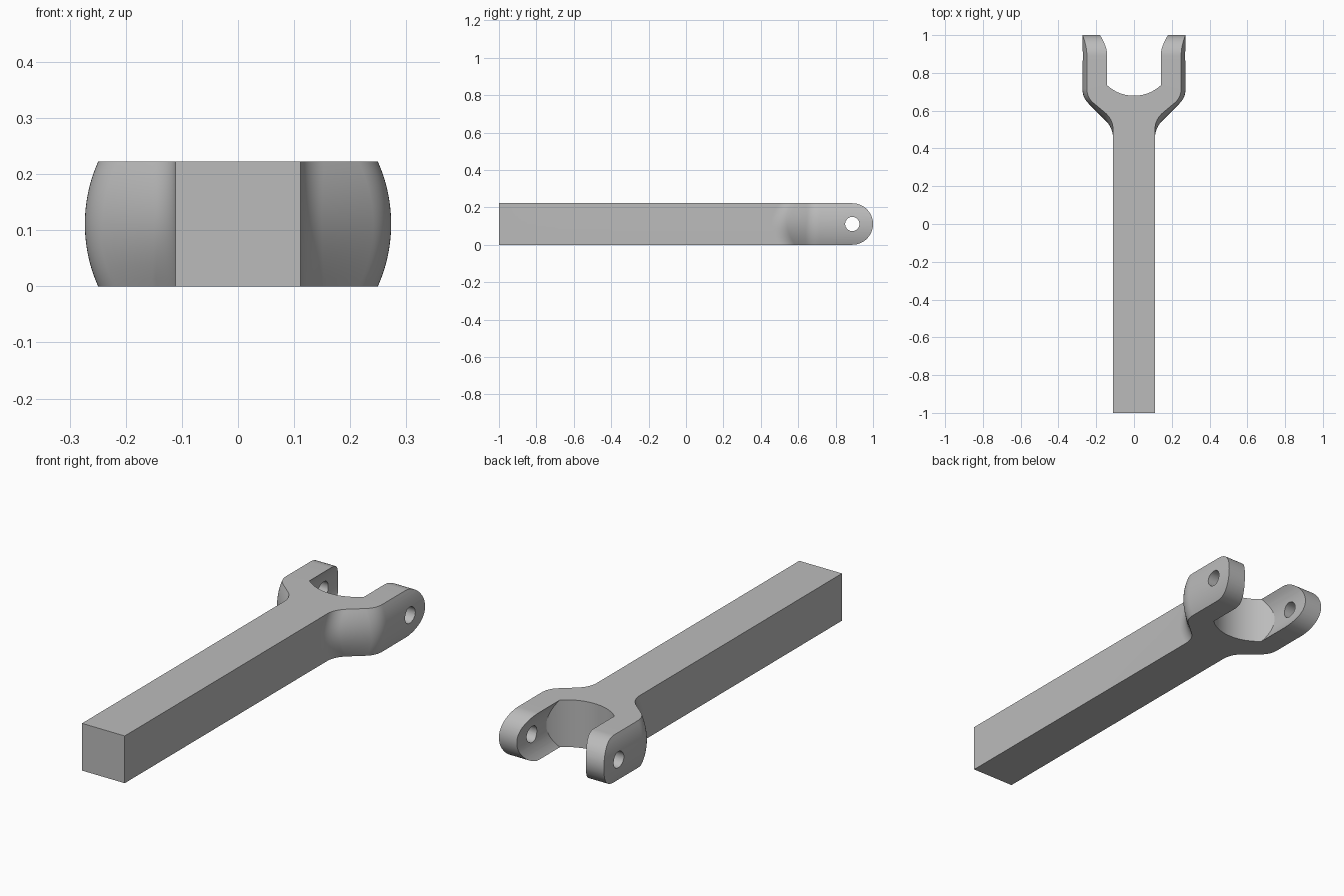
import bpy, bmesh, math
from mathutils import Vector

if "Cube" in bpy.data.objects:
    bpy.data.objects.remove(bpy.data.objects["Cube"])

H = 0.111            # half the bar thickness
R_OUT, R_IN = 0.273, 0.18   # outer and inner arm radii about the long axis
PIN_Y = 1 - H        # pin hole position along the bar


def make_object(name, bm):
    bmesh.ops.recalc_face_normals(bm, faces=bm.faces)
    mesh = bpy.data.meshes.new(name)
    bm.to_mesh(mesh)
    bm.free()
    ob = bpy.data.objects.new(name, mesh)
    bpy.context.collection.objects.link(ob)
    return ob


def loft(name, rings):
    """Skin equal-length closed rings and cap both ends."""
    bm = bmesh.new()
    loops = [[bm.verts.new(p) for p in ring] for ring in rings]
    n = len(loops[0])
    for a, b in zip(loops, loops[1:]):
        for i in range(n):
            j = (i + 1) % n
            bm.faces.new((a[i], a[j], b[j], b[i]))
    bm.faces.new(loops[0][::-1])
    bm.faces.new(loops[-1])
    return make_object(name, bm)


def arc(cx, cy, r, a0, a1, n):
    return [(cx + r * math.cos(math.radians(a0 + (a1 - a0) * i / n)),
             cy + r * math.sin(math.radians(a0 + (a1 - a0) * i / n)))
            for i in range(n + 1)]


def fillet(prev, corner, nxt, t, n=12):
    """Rounded corner starting and ending at distance t from the corner."""
    p, c, q = Vector(prev), Vector(corner), Vector(nxt)
    a, b = c + (p - c).normalized() * t, c + (q - c).normalized() * t
    return [tuple(a * (1 - s) ** 2 + c * 2 * s * (1 - s) + b * s * s)
            for s in (i / n for i in range(n + 1))]


def boolean(ob, cutter, operation):
    mod = ob.modifiers.new(operation.lower(), 'BOOLEAN')
    mod.operation, mod.object, mod.solver = operation, cutter, 'EXACT'
    bpy.context.view_layer.objects.active = ob
    bpy.ops.object.modifier_apply(modifier=mod.name)
    bpy.data.objects.remove(cutter)


# Bar and fork outline, lofted through height so the outer sides bulge
def outline(z):
    d = z - H
    x_out = math.sqrt(R_OUT ** 2 - d * d)
    start, end = (H, -1), (x_out, 1.1)
    neck = (H, 0.397 + math.hypot(H, d))
    shoulder = (x_out, 0.67)
    side = ([start] + fillet(start, neck, shoulder, 0.055)
            + fillet(neck, shoulder, end, 0.045) + [end])
    ring = side + [(-x, y) for x, y in reversed(side)]
    return [(x, y, z) for x, y in ring]


fork = loft("fork_bar", [outline(2 * H * i / 16) for i in range(17)])

# Rounded arm tips
tip = [(-1.2, 2 * H + 0.1), (-1.2, -0.1), (0, -0.1), (0, 0)]
tip += arc(PIN_Y, H, H, -90, 90, 40) + [(0, 2 * H), (0, 2 * H + 0.1)]
boolean(fork, loft("tip_shape", [[(x, y, z) for y, z in tip] for x in (-0.5, 0.5)]),
        'INTERSECT')

# Slot between the arms: round bore limited by an upright round end
bore = loft("slot", [[(x, y, z) for x, z in arc(0, H, R_IN, 0, 360, 96)[:-1]]
                     for y in (0.5, 1.3)])
end = [(0.21, 1.2)] + arc(0, PIN_Y, 0.21, 0, -180, 64) + [(-0.21, 1.2)]
boolean(bore, loft("slot_end", [[(x, y, z) for x, y in end] for z in (-0.4, 0.6)]),
        'INTERSECT')
boolean(fork, bore, 'DIFFERENCE')

# Pin hole through both arms
hole = arc(PIN_Y, H, 0.038, 0, 360, 40)[:-1]
boolean(fork, loft("pin_hole", [[(x, y, z) for y, z in hole] for x in (-0.5, 0.5)]),
        'DIFFERENCE')

# Plain grey finish
grey = bpy.data.materials.new("plain grey")
grey.diffuse_color = (0.5, 0.5, 0.5, 1)
grey.use_nodes = True
grey.node_tree.nodes["Principled BSDF"].inputs["Base Color"].default_value = grey.diffuse_color
fork.data.materials.clear()
fork.data.materials.append(grey)
for face in fork.data.polygons:
    face.material_index = 0

bpy.ops.object.select_all(action='DESELECT')
fork.select_set(True)
bpy.context.view_layer.objects.active = fork
bpy.ops.object.shade_smooth_by_angle(angle=math.radians(30))
